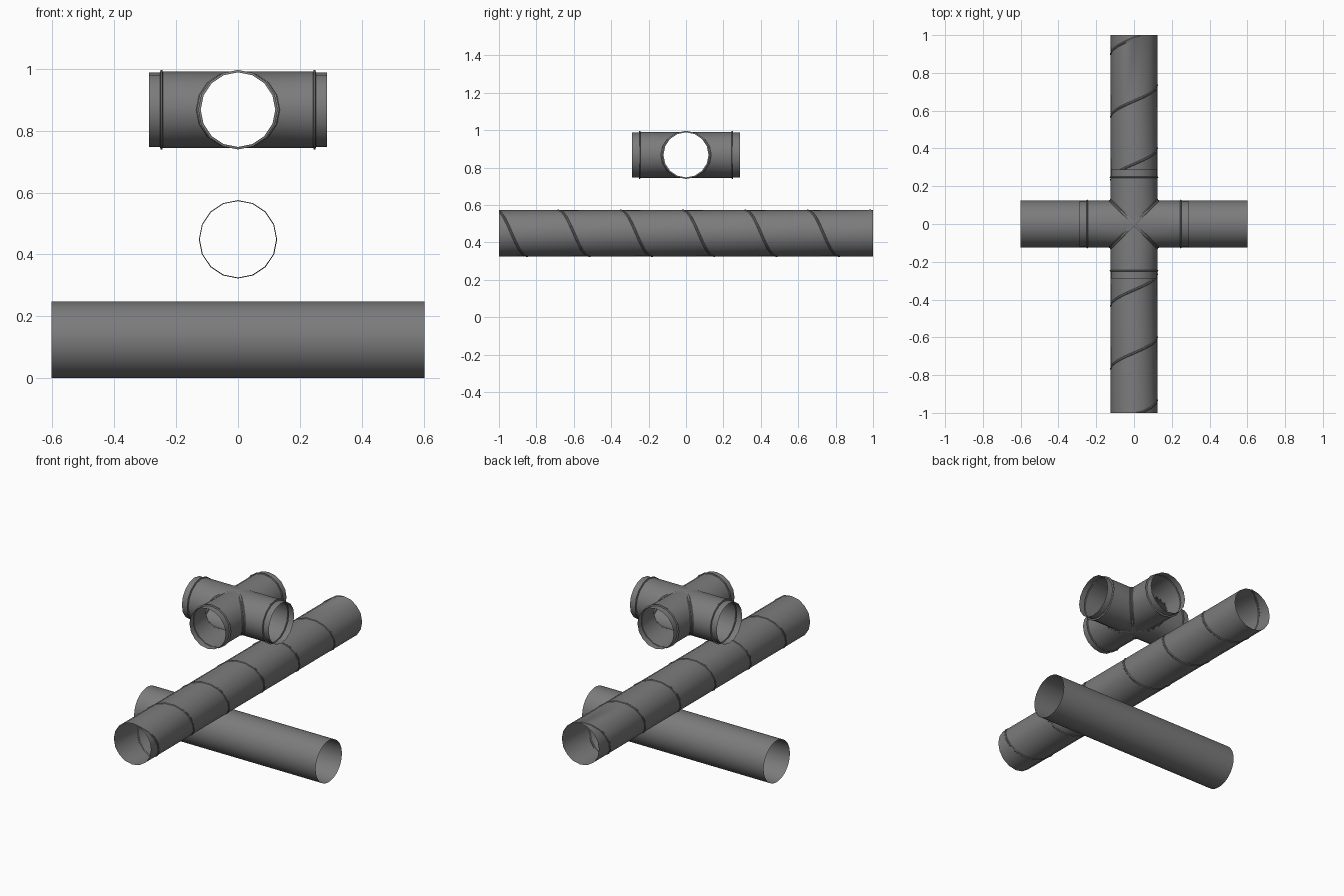
import bpy, bmesh, math
from mathutils import Matrix, Vector

if "Cube" in bpy.data.objects:
    bpy.data.objects.remove(bpy.data.objects["Cube"])

metal = bpy.data.materials.new("grey metal")
metal.diffuse_color = (0.2, 0.2, 0.2, 1)
metal.use_nodes = True
metal.node_tree.nodes["Principled BSDF"].inputs["Base Color"].default_value = metal.diffuse_color


def skin(bm, columns):
    """Join neighbouring columns of points with quads."""
    cols = [[bm.verts.new(p) for p in c] for c in columns]
    for a, b in zip(cols, cols[1:]):
        for i in range(len(a) - 1):
            bm.faces.new((a[i], a[i + 1], b[i + 1], b[i]))


def finish(bm, name, angle):
    """Weld, orient, smooth and colour one shell."""
    bmesh.ops.remove_doubles(bm, verts=bm.verts, dist=0.00005)
    bmesh.ops.recalc_face_normals(bm, faces=bm.faces)
    mesh = bpy.data.meshes.new(name)
    bm.to_mesh(mesh)
    bm.free()
    mesh.materials.append(metal)
    ob = bpy.data.objects.new(name, mesh)
    bpy.context.collection.objects.link(ob)
    bpy.ops.object.select_all(action='DESELECT')
    ob.select_set(True)
    bpy.context.view_layer.objects.active = ob
    bpy.ops.object.shade_smooth_by_angle(angle=math.radians(angle))
    return ob


# Plain round duct along x
bm = bmesh.new()
R, N = 0.124, 64
skin(bm, [[(x, R * math.cos(2 * math.pi * j / N), R + R * math.sin(2 * math.pi * j / N))
           for x in (-0.602, 0.602)] for j in range(N + 1)])
finish(bm, "plain_duct", 35)

# Spiral-seamed duct along y: each column crosses a shifted set of raised seams
bm = bmesh.new()
N, R, RIDGE, PITCH, Z = 16, 0.1235, 0.1265, 1 / 3, 0.449
columns = []
for j in range(N + 1):
    t = 2 * math.pi * j / N
    rows = [(-1, R)]
    for k in range(-5, 5):
        s = -0.016 + PITCH * (k + j / N)
        for off, r in ((-0.007, R), (-0.003, RIDGE), (0.003, RIDGE), (0.007, R)):
            y = max(-1, min(1, s + off))
            rows.append((y, r if abs(y) < 1 else R))
    rows.append((1, R))
    columns.append([(r * math.sin(t), y, Z + r * math.cos(t)) for y, r in rows])
skin(bm, columns)
finish(bm, "spiral_duct", 30)

# Four-way cross fitting: mitred arms with seam bead, stop ridge and collar
bm = bmesh.new()
N, R, Z = 16, 0.1235, 0.868
BEAD = ((0, 0.126), (0.007, 0.126), (0.012, R))
END = ((0.243, R), (0.245, 0.1285), (0.250, 0.1285), (0.252, 0.1205), (0.288, 0.1205))
for arm in range(4):
    turn = Matrix.Rotation(arm * math.pi / 2, 3, 'Z')
    columns = []
    for j in range(N + 1):
        c, s = math.cos(2 * math.pi * j / N), math.sin(2 * math.pi * j / N)
        rows = [(abs(r * c) + off, r) for off, r in BEAD] + list(END)
        columns.append([turn @ Vector((x, r * c, r * s)) + Vector((0, 0, Z)) for x, r in rows])
    skin(bm, columns)
finish(bm, "cross_fitting", 35)
